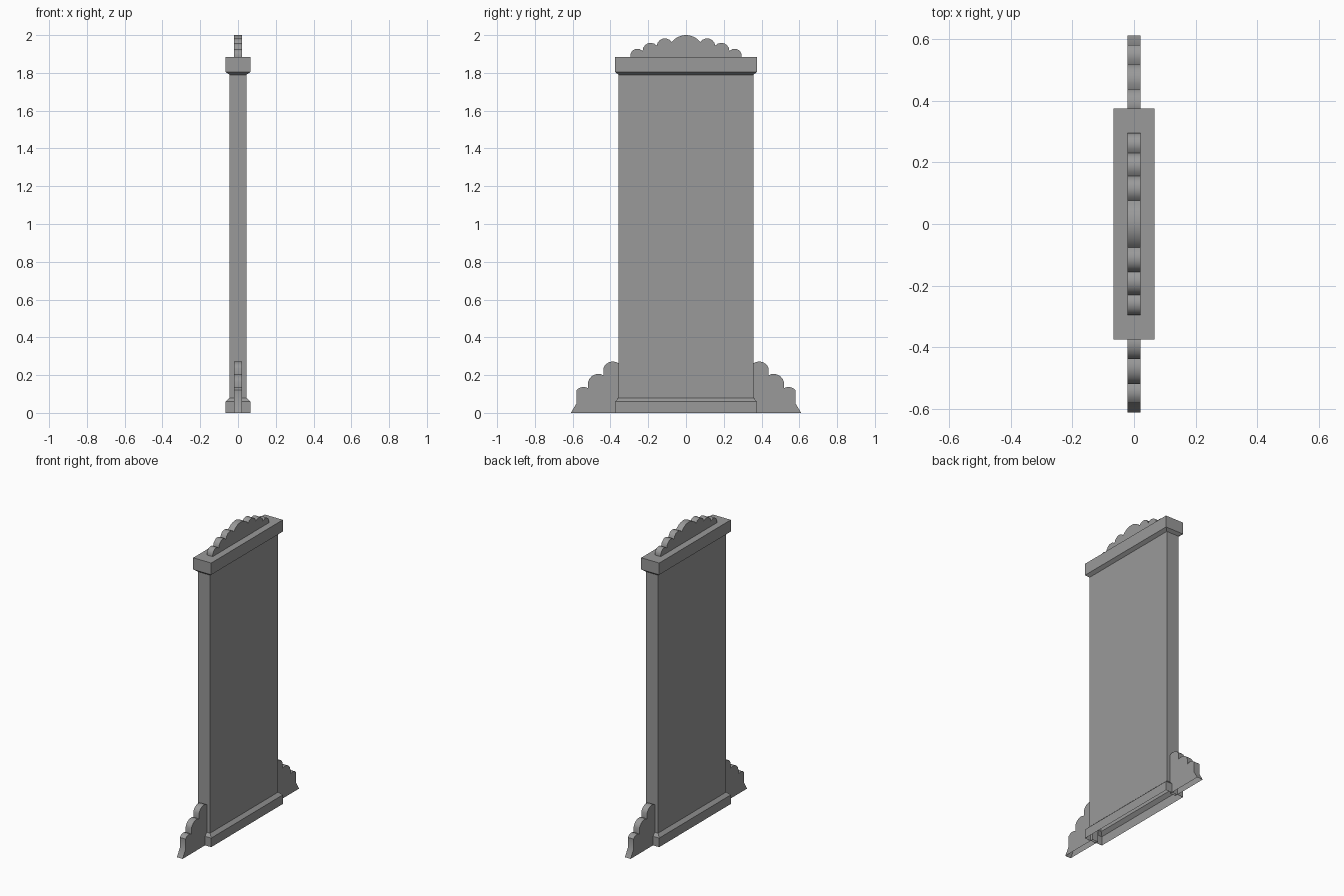
import bpy, bmesh, math

if "Cube" in bpy.data.objects:
    bpy.data.objects.remove(bpy.data.objects["Cube"])

# Dark grey stone for every part
stone = bpy.data.materials.new("dark_grey")
stone.diffuse_color = (.32, .32, .32, 1)
stone.use_nodes = True
stone.node_tree.nodes["Principled BSDF"].inputs["Base Color"].default_value = stone.diffuse_color


def finish(bm, name):
    me = bpy.data.meshes.new(name)
    bm.to_mesh(me)
    bm.free()
    me.materials.append(stone)
    ob = bpy.data.objects.new(name, me)
    bpy.context.collection.objects.link(ob)
    return ob


def loft(name, rings, cap_top=False):
    """Stack of rectangles (half x, half y, z) joined by side faces."""
    bm = bmesh.new()
    loops = [[bm.verts.new((sx * hx, sy * hy, z))
              for sx, sy in ((-1, -1), (1, -1), (1, 1), (-1, 1))]
             for hx, hy, z in rings]
    for a, b in zip(loops, loops[1:]):
        for i in range(4):
            j = (i + 1) % 4
            bm.faces.new((a[i], a[j], b[j], b[i]))
    if cap_top:
        bm.faces.new(loops[-1])
    return finish(bm, name)


def arc(p, q, r, n=8):
    """Points on the circle through p, q (middle) and r."""
    (ax, ay), (bx, by), (cx, cy) = p, q, r
    d = 2 * (ax * (by - cy) + bx * (cy - ay) + cx * (ay - by))
    a2, b2, c2 = ax * ax + ay * ay, bx * bx + by * by, cx * cx + cy * cy
    ux = (a2 * (by - cy) + b2 * (cy - ay) + c2 * (ay - by)) / d
    uy = (a2 * (cx - bx) + b2 * (ax - cx) + c2 * (bx - ax)) / d
    rad = math.hypot(ax - ux, ay - uy)
    t0 = math.atan2(ay - uy, ax - ux)
    t1 = math.atan2(cy - uy, cx - ux)
    tm = math.atan2(by - uy, bx - ux)
    sweep = (t1 - t0) % math.tau
    if (tm - t0) % math.tau > sweep:
        sweep -= math.tau
    return [(ux + rad * math.cos(t0 + sweep * i / n),
             uy + rad * math.sin(t0 + sweep * i / n)) for i in range(n + 1)]


def board(name, profile, half=0.021):
    """Flat board cut to a (y, z) profile, open underneath."""
    bm = bmesh.new()
    face = bm.faces.new([bm.verts.new((-half, y, z)) for y, z in profile])
    ext = bmesh.ops.extrude_face_region(bm, geom=[face])
    verts = [v for v in ext["geom"] if isinstance(v, bmesh.types.BMVert)]
    bmesh.ops.translate(bm, verts=verts, vec=(2 * half, 0, 0))
    bmesh.ops.recalc_face_normals(bm, faces=bm.faces)
    under = [f for f in bm.faces if f.normal.z < -.99]
    bmesh.ops.delete(bm, geom=under, context='FACES_ONLY')
    ob = finish(bm, name)
    ob.data.shade_smooth()
    ob.data.set_sharp_from_angle(angle=math.radians(40))
    return ob


# Hollow base, slab and cornice
loft("base", [(.066, .375, 0), (.066, .375, .06), (.045, .357, .08)])
loft("panel", [(.045, .357, .08), (.045, .357, 1.79)])
loft("cornice", [(.045, .357, 1.79), (.066, .375, 1.805),
                 (.066, .375, 1.883)], cap_top=True)

# Scalloped crest: right half lobes, mirrored to the left
half_lobes = [((.076, 1.963), (.12, 1.982), (.155, 1.945)),
              ((.155, 1.945), (.19, 1.959), (.23, 1.916)),
              ((.23, 1.916), (.265, 1.927), (.295, 1.883))]
right = []
for lobe in half_lobes:
    right += arc(*lobe, n=6)[1:]
left = [(-y, z) for y, z in reversed(right)]
board("crest", left + arc((-.076, 1.963), (0, 2.0), (.076, 1.963), 12) + right)

# Stepped scalloped foot wings
wing = [(.357, 0), (.61, 0), (.58, .05), (.58, .12)]
wing += arc((.578, .122), (.55, .137), (.518, .13), 4)
wing += arc((.518, .165), (.49, .2), (.438, .2), 6)
wing += arc((.438, .235), (.41, .267), (.357, .263), 6)
for side, sign in (("right", 1), ("left", -1)):
    board("foot_wing_" + side, [(sign * y, z) for y, z in wing])
